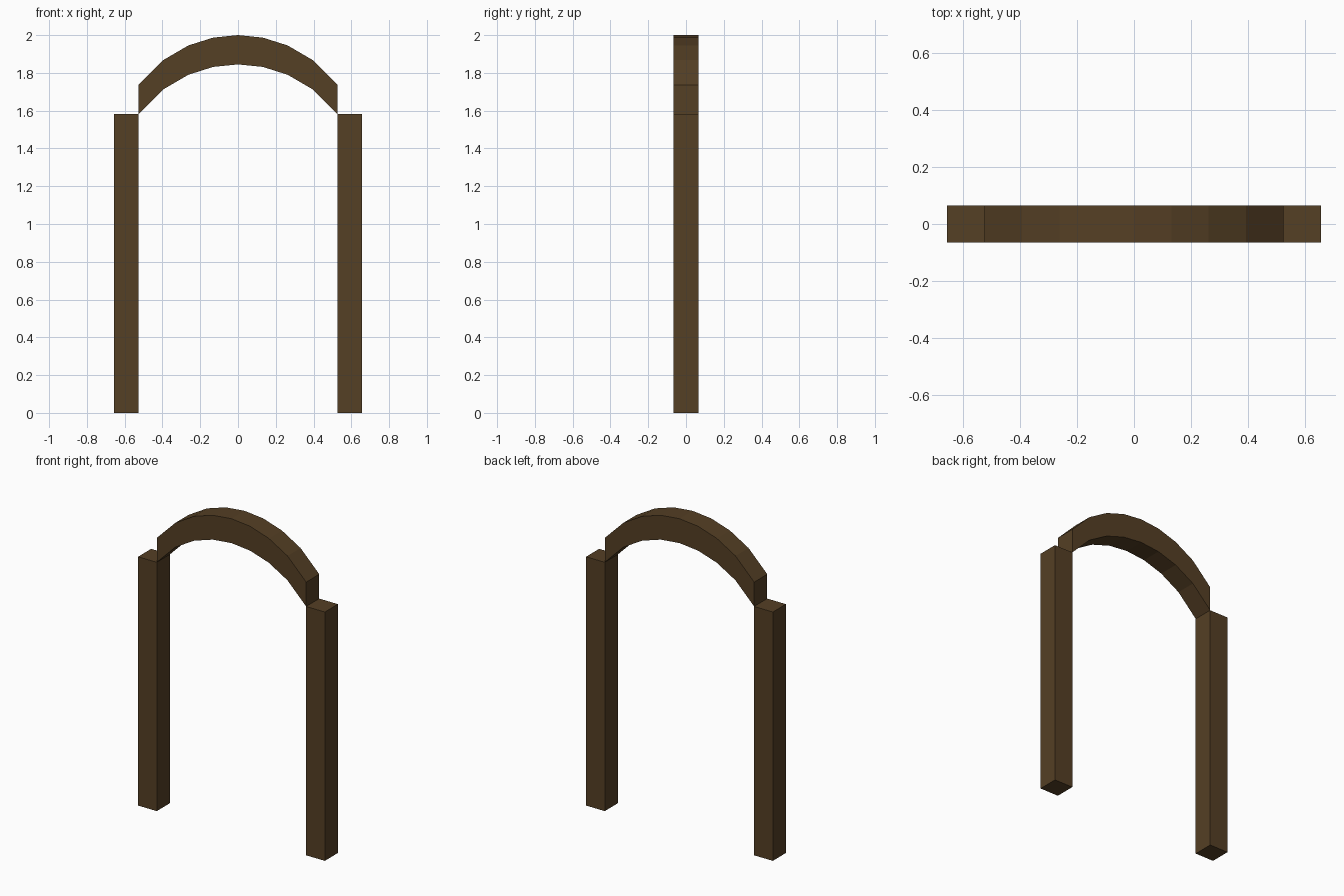
import bpy, bmesh, math

if "Cube" in bpy.data.objects:
    bpy.data.objects.remove(bpy.data.objects["Cube"])

R = 0.657          # outer radius and half width of the arch
W = R / 5          # post width and depth
T = 0.155          # vertical thickness of the arch band
CZ = 2.0 - R       # centre height of the arch circle

wood = bpy.data.materials.new("dark brown wood")
wood.diffuse_color = (0.090, 0.050, 0.018, 1)
wood.use_nodes = True
wood.node_tree.nodes["Principled BSDF"].inputs["Base Color"].default_value = wood.diffuse_color


def extrude_profile(name, pts, depth):
    """Closed solid from an x-z outline, centred on y = 0."""
    bm = bmesh.new()
    front = [bm.verts.new((x, -depth / 2, z)) for x, z in pts]
    back = [bm.verts.new((x, depth / 2, z)) for x, z in pts]
    n = len(pts)
    bm.faces.new(front)
    bm.faces.new(back[::-1])
    for i in range(n):
        j = (i + 1) % n
        bm.faces.new((front[i], front[j], back[j], back[i]))
    bmesh.ops.recalc_face_normals(bm, faces=bm.faces)
    mesh = bpy.data.meshes.new(name)
    bm.to_mesh(mesh)
    bm.free()
    mesh.materials.append(wood)
    obj = bpy.data.objects.new(name, mesh)
    bpy.context.collection.objects.link(obj)
    return obj


# arch band: eight segments evenly spaced in x along a circle
xs = [i * W for i in range(-4, 5)]
top = [(x, CZ + math.sqrt(R * R - x * x)) for x in xs]
bottom = [(x, z - T) for x, z in top]
extrude_profile("arch", top + bottom[::-1], W)

# two square posts meeting the lower ends of the arch
post_top = bottom[0][1]
for side, name in ((-1, "left_post"), (1, "right_post")):
    a, b = side * 4 * W, side * R
    extrude_profile(name, [(a, 0), (b, 0), (b, post_top), (a, post_top)], W)
